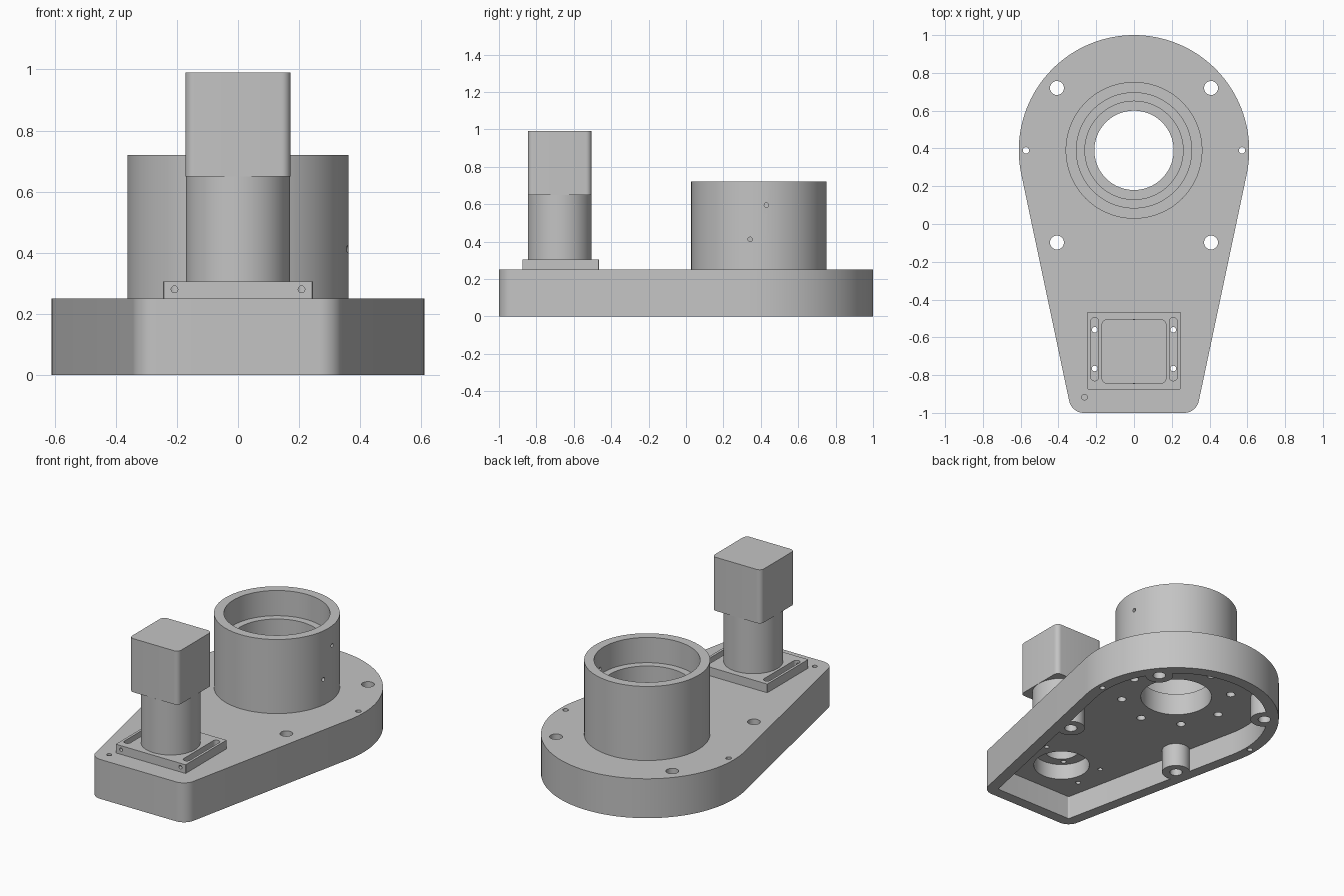
import bpy, bmesh, math
from mathutils import Matrix, Vector

if "Cube" in bpy.data.objects:
    bpy.data.objects.remove(bpy.data.objects["Cube"], do_unlink=True)

grey = bpy.data.materials.new("machined_grey")
grey.use_nodes = True
grey.diffuse_color = (0.55, 0.55, 0.55, 1)
grey.node_tree.nodes["Principled BSDF"].inputs["Base Color"].default_value = grey.diffuse_color

BORE_Y, MOTOR_Y = 0.39, -0.67
TOP, CEILING = 0.25, 0.15


def finish(name, bm):
    bmesh.ops.recalc_face_normals(bm, faces=bm.faces)
    mesh = bpy.data.meshes.new(name)
    bm.to_mesh(mesh)
    bm.free()
    mesh.materials.append(grey)
    ob = bpy.data.objects.new(name, mesh)
    bpy.context.collection.objects.link(ob)
    return ob


def prism(name, outline, z0, z1):
    bm = bmesh.new()
    face = bm.faces.new([bm.verts.new((x, y, z0)) for x, y in outline])
    new = bmesh.ops.extrude_face_region(bm, geom=[face])["geom"]
    bmesh.ops.translate(bm, verts=[v for v in new if isinstance(v, bmesh.types.BMVert)],
                        vec=(0, 0, z1 - z0))
    return finish(name, bm)


def arc(cx, cy, r, start, end, steps):
    return [(cx + r * math.cos(start + (end - start) * i / steps),
             cy + r * math.sin(start + (end - start) * i / steps)) for i in range(steps + 1)]


def rounded_box(name, x, y, w, d, r, z0, z1, steps=8):
    pts = []
    for i, (sx, sy) in enumerate([(1, 1), (-1, 1), (-1, -1), (1, -1)]):
        pts += arc(x + sx * (w / 2 - r), y + sy * (d / 2 - r), r,
                   i * math.pi / 2, (i + 1) * math.pi / 2, steps)
    return prism(name, pts, z0, z1)


def cylinder(name, start, end, r, sides=32):
    a, b = Vector(start), Vector(end)
    turn = Vector((0, 0, 1)).rotation_difference(b - a).to_matrix().to_4x4()
    bm = bmesh.new()
    bmesh.ops.create_cone(bm, cap_ends=True, segments=sides, radius1=r, radius2=r,
                          depth=(b - a).length,
                          matrix=Matrix.Translation((a + b) / 2) @ turn)
    return finish(name, bm)


def upright(name, x, y, r, z0, z1, sides=32):
    return cylinder(name, (x, y, z0), (x, y, z1), r, sides)


def combine(ob, tool, operation="DIFFERENCE"):
    tool.hide_render = True
    mod = ob.modifiers.new("combine", "BOOLEAN")
    mod.operation, mod.object, mod.solver = operation, tool, "EXACT"
    bpy.context.view_layer.update()
    result = bpy.data.meshes.new_from_object(
        ob.evaluated_get(bpy.context.evaluated_depsgraph_get()))
    ob.modifiers.clear()
    ob.data = result
    bpy.data.objects.remove(tool, do_unlink=True)


def teardrop(inset):
    # large round end joined by tangent lines to two small front corners
    big, small, cx, cy = 0.61 - inset, 0.08 - inset, 0.265, -0.92
    d = Vector((cx, cy - BORE_Y))
    t = math.atan2(d.y, d.x) + math.acos((big - small) / d.length)
    return (arc(0, BORE_Y, big, t, math.pi - t, 80)
            + arc(-cx, cy, small, math.pi - t, math.pi * 1.5, 10)
            + arc(cx, cy, small, -math.pi / 2, t, 10))


# Housing: hollow underneath, with four bolt bosses
housing = prism("housing", teardrop(0), 0, TOP)
combine(housing, prism("cavity", teardrop(0.07), -0.1, CEILING))
bolts = [(sx * 0.408, y) for sx in (-1, 1) for y in (0.72, -0.098)]
for x, y in bolts:
    combine(housing, upright("boss", x, y, 0.083, 0, CEILING + 0.03), "UNION")
for x, y in bolts:
    combine(housing, upright("bolt_hole", x, y, 0.037, -0.1, 0.4))

# Main bore, motor bore, dowel holes and screw circle
combine(housing, upright("bore", 0, BORE_Y, 0.21, -0.1, 0.4, 96))
combine(housing, upright("motor_bore", 0, MOTOR_Y, 0.165, -0.1, 0.4, 64))
for sx in (-1, 1):
    combine(housing, upright("dowel_hole", sx * 0.572, BORE_Y, 0.017, -0.1, 0.4, 16))
    for y in (-0.56, -0.765):
        combine(housing, upright("plate_screw", sx * 0.208, y, 0.015, -0.1, 0.4, 16))
for i in range(8):
    a = math.pi / 4 * i
    combine(housing, upright("collar_screw", 0.325 * math.cos(a),
                             BORE_Y + 0.325 * math.sin(a), 0.026, 0.1, 0.4, 20))
combine(housing, upright("index_hole", -0.262, -0.917, 0.015, 0.2, 0.4, 16))

# Collar: stepped ring turned around the bore axis
profile = [(0.21, TOP), (0.362, TOP), (0.362, 0.72), (0.305, 0.72),
           (0.305, 0.56), (0.26, 0.56), (0.26, 0.29), (0.21, 0.29)]
bm = bmesh.new()
ring = [bm.verts.new((r, BORE_Y, z)) for r, z in profile]
edges = [bm.edges.new((ring[i - 1], ring[i])) for i in range(len(ring))]
bmesh.ops.spin(bm, geom=ring + edges, cent=(0, BORE_Y, 0), axis=(0, 0, 1),
               angle=math.tau, steps=96)
bmesh.ops.remove_doubles(bm, verts=bm.verts, dist=0.0005)
collar = finish("collar", bm)
for y, z in ((0.43, 0.595), (0.343, 0.412)):
    combine(collar, cylinder("side_hole", (0.23, y, z), (0.5, y, z), 0.012, 16))

# Motor plate: adjustment slots, centre hole and front screws
plate = rounded_box("motor_plate", 0, MOTOR_Y, 0.49, 0.41, 0.002, TOP, 0.305, 1)
combine(plate, upright("centre_hole", 0, MOTOR_Y, 0.1, 0.1, 0.4, 48))
for sx in (-1, 1):
    combine(plate, rounded_box("slot", sx * 0.208, -0.663, 0.042, 0.335, 0.0209, 0.1, 0.4))
    combine(plate, cylinder("front_screw", (sx * 0.208, -1, 0.28),
                            (sx * 0.208, -0.75, 0.28), 0.011, 16))
for i in range(4):
    a = math.pi / 4 + math.pi / 2 * i
    combine(plate, upright("flange_hole", 0.13 * math.cos(a),
                           MOTOR_Y + 0.13 * math.sin(a), 0.016, 0.1, 0.4, 16))

# Gearbox and motor body
gearbox = upright("gearbox", 0, MOTOR_Y - 0.005, 0.171, 0.305, 0.65, 64)
motor = rounded_box("motor_body", 0, MOTOR_Y - 0.005, 0.344, 0.34, 0.03, 0.65, 0.99)

# Smooth shading with crisp edges
bpy.ops.object.select_all(action="DESELECT")
for ob in (housing, collar, plate, gearbox, motor):
    ob.select_set(True)
bpy.context.view_layer.objects.active = housing
bpy.ops.object.shade_smooth_by_angle(angle=math.radians(30))
